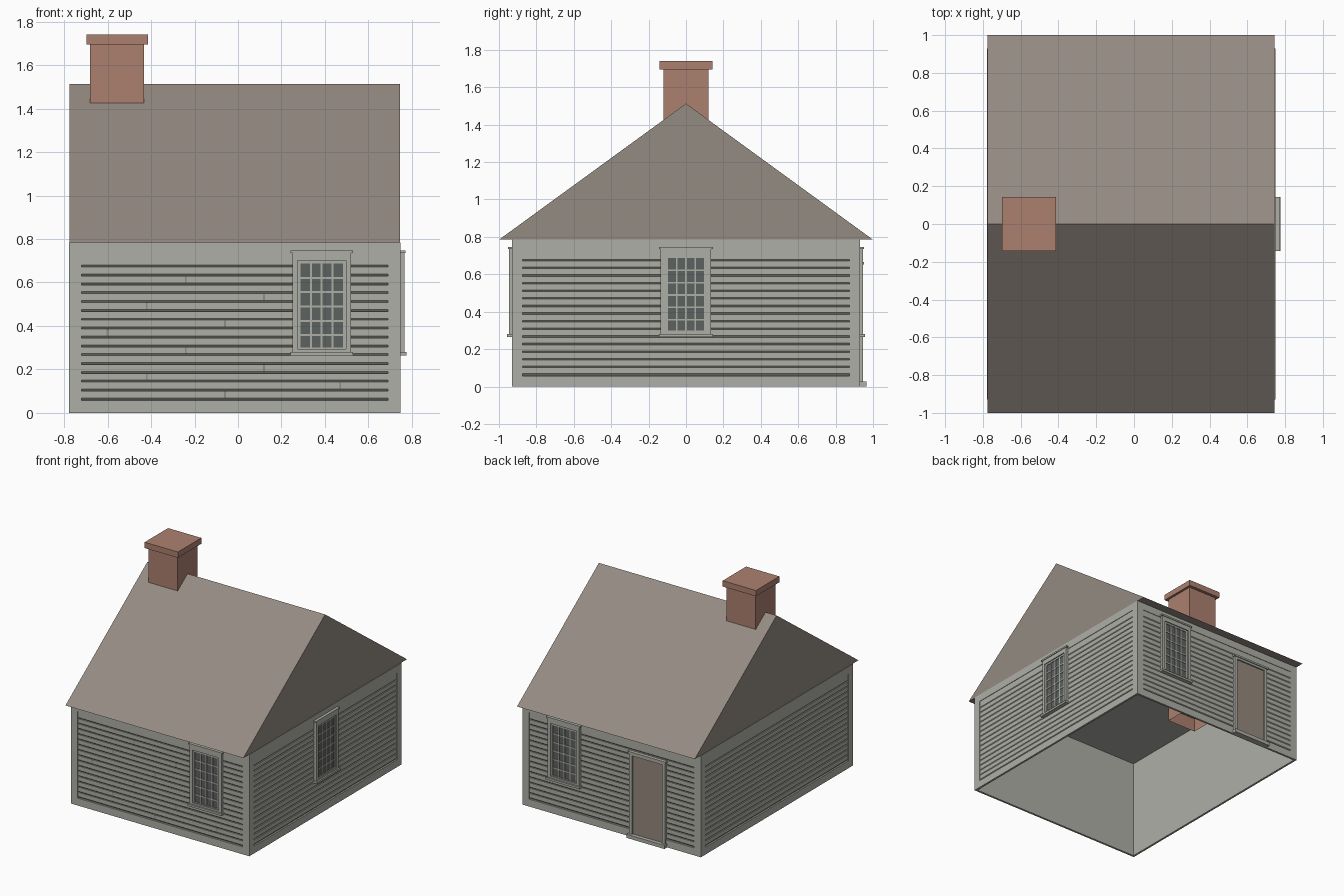
import bpy, bmesh
from math import radians
from mathutils import Matrix, Vector

cube = bpy.data.objects.get("Cube")
if cube:
    bpy.data.objects.remove(cube, do_unlink=True)


def material(name, rgb):
    lin = [((c / 255 + 0.055) / 1.055) ** 2.4 for c in rgb] + [1]
    m = bpy.data.materials.new(name)
    m.use_nodes = True
    m.diffuse_color = lin
    m.node_tree.nodes["Principled BSDF"].inputs["Base Color"].default_value = lin
    return m


SIDING = material("siding grey", (175, 175, 167))
SEAM = material("seam grey", (140, 140, 134))
ROOF = material("roof brown", (148, 139, 130))
BRICK = material("brick red", (172, 128, 112))
GLASS = material("window dark", (92, 97, 95))
DOOR = material("door brown", (150, 137, 125))

CX, HALF_X, HALF_Y, WALL_H = -0.015, 0.763, 0.93, 0.785


def finish(name, bm, mat, matrix=None):
    bmesh.ops.recalc_face_normals(bm, faces=bm.faces)
    me = bpy.data.meshes.new(name)
    bm.to_mesh(me)
    bm.free()
    me.materials.append(mat)
    ob = bpy.data.objects.new(name, me)
    bpy.context.collection.objects.link(ob)
    if matrix:
        ob.matrix_world = matrix
    return ob


def add_box(bm, u0, u1, d0, d1, z0, z1):
    """Box in wall space: u along the wall, d outward, z up."""
    size = Matrix.Diagonal((u1 - u0, d1 - d0, z1 - z0, 1))
    mid = Vector(((u0 + u1) / 2, -(d0 + d1) / 2, (z0 + z1) / 2))
    return bmesh.ops.create_cube(bm, size=1, matrix=Matrix.Translation(mid) @ size)


def boxes(name, mat, matrix, dims):
    bm = bmesh.new()
    for d in dims:
        add_box(bm, *d)
    return finish(name, bm, mat, matrix)


def border(u, half, z0, z1, w, d0, d1, top=None):
    """Four bars around a rectangle, w wide on every side."""
    return [(u - half, u - half + w, d0, d1, z0, z1),
            (u + half - w, u + half, d0, d1, z0, z1),
            (u - half + w, u + half - w, d0, d1, z0, z0 + w),
            (u - half + w, u + half - w, d0, d1, z1 - (top or w), z1)]


def clapboards(name, half, matrix, count=16, z0=0.06, step=0.0407, z_end=0.73):
    # Stepped profile swept along the wall
    prof = []
    for i in range(count):
        z = z0 + i * step
        top = z_end if i == count - 1 else z + step
        prof += [(-0.012, z), (-0.004, z + 0.009), (-0.004, top)]
    bm = bmesh.new()
    rows = [[bm.verts.new((s * half, -d, z)) for s in (-1, 1)] for d, z in prof]
    for a, b in zip(rows, rows[1:]):
        bm.faces.new((a[0], a[1], b[1], b[0]))
    ob = finish(name, bm, SIDING, matrix)
    # Open strip: make sure it faces outward
    if sum(p.normal.y * p.area for p in ob.data.polygons) > 0:
        ob.data.flip_normals()


def wall(side, half, matrix):
    boxes(side + "_wall", SIDING, matrix,
          [(-half, half, -0.016, -0.012, 0, WALL_H)])
    boxes(side + "_corner_boards", SIDING, matrix,
          border(0, half, 0, WALL_H, 0.057, -0.016, 0))
    clapboards(side + "_clapboards", half - 0.057, matrix)


def window(side, u, matrix):
    z0, z1 = 0.27, 0.74
    boxes(side + "_window_trim", SIDING, matrix,
          border(u, 0.135, z0, z1, 0.023, -0.012, 0.017, top=0.04))
    boxes(side + "_window_cap_and_sill", SIDING, matrix,
          [(u - 0.144, u + 0.144, -0.01, 0.022, 0.735, 0.747),
           (u - 0.144, u + 0.144, -0.01, 0.028, 0.264, 0.28)])
    boxes(side + "_window_glass", GLASS, matrix,
          [(u - 0.1, u + 0.1, -0.012, 0.004, 0.29, 0.69)])
    # Sash with four by six panes
    g, lo, hi = 0.0975, 0.292, 0.687
    sash = border(u, 0.113, 0.285, 0.702, 0.0155, -0.012, 0.009)
    bar = 0.0045
    for i in range(1, 4):
        c = u - g + i * 2 * g / 4
        sash.append((c - bar, c + bar, 0, 0.008, lo, hi))
    for i in range(1, 6):
        c = lo + i * (hi - lo) / 6
        sash.append((u - g, u + g, 0, 0.0075, c - bar, c + bar))
    boxes(side + "_window_sash", SIDING, matrix, sash)


# Walls: local -y is outward on each side
sides = {}
for side, angle, half, dist in (("front", 0, HALF_X, HALF_Y), ("left", 90, HALF_Y, HALF_X),
                                ("back", 180, HALF_X, HALF_Y), ("right", -90, HALF_Y, HALF_X)):
    rot = Matrix.Rotation(radians(angle), 4, "Z")
    m = Matrix.Translation((CX, 0, 0)) @ rot @ Matrix.Translation((0, -dist, 0))
    sides[side] = m
    wall(side, half, m)

for side, u in (("front", 0.4), ("left", 0), ("back", -0.4)):
    window(side, u, sides[side])

# Butt joints between front boards: row and position
joints = ((0, -0.06), (1, 0.47), (2, -0.42), (3, 0.12), (5, -0.24),
          (7, -0.6), (8, -0.06), (10, -0.42), (11, 0.12), (13, -0.24))
boxes("front_board_joints", SEAM, sides["front"],
      [(x - CX - 0.004, x - CX + 0.004, -0.006, -0.003,
        0.069 + r * 0.0407, 0.1 + r * 0.0407) for r, x in joints])

# Back door
du, back = 0.313, sides["back"]
boxes("door_panel", DOOR, back, [(du - 0.13, du + 0.13, -0.012, 0.004, 0.02, 0.64)])
boxes("door_trim", SIDING, back, border(du, 0.153, 0, 0.66, 0.025, -0.012, 0.015))
boxes("door_cap_and_step", SIDING, back,
      [(du - 0.162, du + 0.162, -0.01, 0.022, 0.652, 0.666),
       (du - 0.162, du + 0.162, -0.01, 0.034, 0, 0.028)])

# Ceiling
boxes("ceiling", SIDING, Matrix.Translation((CX, 0, 0)),
      [(-HALF_X + 0.01, HALF_X - 0.01, -HALF_Y + 0.01, HALF_Y - 0.01, 0.777, 0.784)])

# Gable roof
bm = bmesh.new()
ends = [[bm.verts.new((CX + s * 0.76, y, z)) for y, z in ((-1, WALL_H), (1, WALL_H), (0, 1.513))]
        for s in (-1, 1)]
for e in ends:
    bm.faces.new(e)
for i in range(3):
    j = (i + 1) % 3
    bm.faces.new((ends[0][i], ends[0][j], ends[1][j], ends[1][i]))
finish("roof", bm, ROOF)

# Chimney: open at the foot, wider cap
bm = bmesh.new()
add_box(bm, -0.68, -0.432, -0.12, 0.12, 0.67, 1.7)
bm.normal_update()
bmesh.ops.delete(bm, geom=[f for f in bm.faces if f.normal.z < -0.9], context="FACES_ONLY")
finish("chimney_shaft", bm, BRICK)
boxes("chimney_cap", BRICK, Matrix(), [(-0.698, -0.414, -0.143, 0.143, 1.695, 1.74)])
